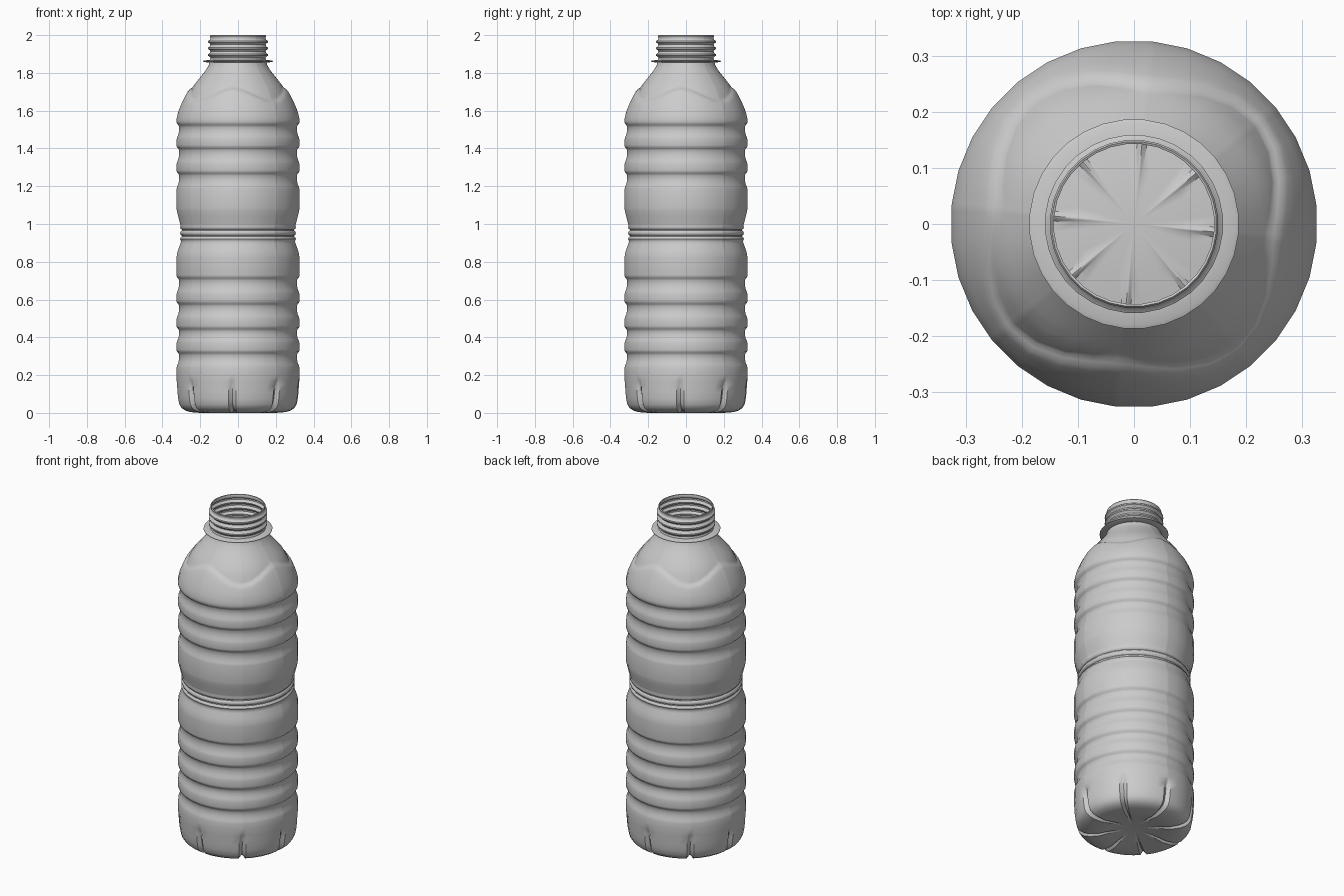
import bpy, bmesh, math

if "Cube" in bpy.data.objects:
    bpy.data.objects.remove(bpy.data.objects["Cube"])

SIDES = 32
R = 0.327

def groove(lo, hi):
    """Horizontal ring groove, crisp at its upper edge."""
    m = (lo + hi) / 2
    return [(R - .001, lo - .014), (R - .004, lo - .002), (R - .010, lo + .012), (R - .014, m),
            (R - .014, hi - .014), (R - .010, hi - .004), (R - .002, hi + .003), (R, hi + .015)]

# Base profile: radius, height, slot depth
base = [(.05, .018, 0), (.10, .014, .004), (.15, .008, .010), (.20, .0, .014), (.25, .004, .018),
        (.28, .012, .021), (.30, .026, .022), (.312, .045, .021), (.318, .075, .019),
        (.322, .11, .017), (.324, .145, .013), (.326, .168, .007), (.327, .185, 0)]

# Body: lower ribs, waist, upper ribs
body = [(R, .21)]
for lo, hi in [(.255, .32), (.385, .447), (.512, .58), (.645, .715)]:
    body += groove(lo, hi)
body += [(R, .82), (.325, .84), (.318, .865), (.307, .895), (.303, .908), (.305, .914), (.308, .921),
         (.305, .929), (.299, .934), (.299, .938), (.305, .943), (.308, .952), (.305, .961),
         (.299, .966), (.299, .970), (.305, .975), (.308, .983), (.306, .992),
         (.308, 1.0), (.318, 1.04), (.325, 1.068), (R, 1.085)]
for lo, hi in [(1.20, 1.27), (1.333, 1.403), (1.463, 1.527)]:
    body += groove(lo, hi)
body += [(R, 1.555)]

# Shoulder curve and the wavy edge of its recessed panel
shoulder = [(.327, 1.555), (.318, 1.595), (.293, 1.655), (.257, 1.72), (.215, 1.768),
            (.177, 1.81), (.157, 1.838)]

def shoulder_radius(z):
    for (r0, z0), (r1, z1) in zip(shoulder, shoulder[1:]):
        if z <= z1:
            return r0 + (r1 - r0) * (z - z0) / (z1 - z0)
    return shoulder[-1][0]

def shoulder_rows(col):
    edge = 1.688 + .034 * math.cos(4 * col * math.tau / SIDES)
    rows = []
    for t in (.2, .4, .6, .8, 1):
        z = 1.555 + (edge - .022 - 1.555) * t
        rows.append((shoulder_radius(z), z))
    for dz, inset in ((-.012, .002), (-.004, .007), (.002, .012), (.012, .011)):
        rows.append((shoulder_radius(edge + dz) - inset, edge + dz))
    for t in (.15, .3, .45, .6, .75, .9, 1):
        z = edge + .012 + (1.838 - edge - .012) * t
        rows.append((shoulder_radius(z) - .011 * (1 - t), z))
    return rows

# Neck: support flange, threads and open rim
neck = [(.152, 1.855), (.18, 1.857), (.187, 1.860), (.187, 1.863), (.18, 1.866), (.150, 1.868)]
for z in (1.895, 1.93, 1.965):
    neck += [(.147, z - .016), (.150, z - .010), (.159, z - .004), (.159, z + .004), (.150, z + .010)]
neck += [(.147, 1.982), (.148, 1.99), (.150, 1.996), (.147, 2.0), (.143, 1.998)]

# Columns: regular sides, with extra ones around each of the eight slots
slot_cut = {0: 1.0, .13: .7, .32: 0.0}
cols = []
for k in range(SIDES):
    if k % 4 == 0:
        cols += [(k + s * d, w) for s, d, w in
                 ((-1, .32, 0), (-1, .13, .7), (1, 0, 1), (1, .13, .7), (1, .32, 0))]
    else:
        cols.append((k, 0))

def base_rows(w):
    rows = []
    for i, (r, z, d) in enumerate(base):
        a, b = base[max(i - 1, 0)], base[min(i + 1, len(base) - 1)]
        tr, tz = b[0] - a[0], b[1] - a[1]
        n = math.hypot(tr, tz)
        rows.append((r - tz / n * d * w, z + tr / n * d * w))
    return rows

def direction(col):
    """Unit direction on a regular polygon, so extra columns stay on its flat sides."""
    k = math.floor(col)
    f = col - k
    a0, a1 = ((k + j - .5) * math.tau / SIDES for j in (0, 1))
    return (math.cos(a0) * (1 - f) + math.cos(a1) * f, math.sin(a0) * (1 - f) + math.sin(a1) * f)

# Skin the bottle
bm = bmesh.new()
grid = []
for col, w in cols:
    dx, dy = direction(col)
    grid.append([bm.verts.new((dx * r, dy * r, z))
                 for r, z in base_rows(w) + body + shoulder_rows(col) + neck])
centre = bm.verts.new((0, 0, .019))
for i, a in enumerate(grid):
    b = grid[(i + 1) % len(grid)]
    bm.faces.new((centre, b[0], a[0]))
    for j in range(len(a) - 1):
        bm.faces.new((a[j], b[j], b[j + 1], a[j + 1]))
mesh = bpy.data.meshes.new("bottle")
bm.to_mesh(mesh)
bm.free()
bottle = bpy.data.objects.new("bottle", mesh)
bpy.context.collection.objects.link(bottle)
bpy.context.view_layer.objects.active = bottle
bottle.select_set(True)
bpy.ops.object.shade_smooth_by_angle(angle=math.radians(40))
